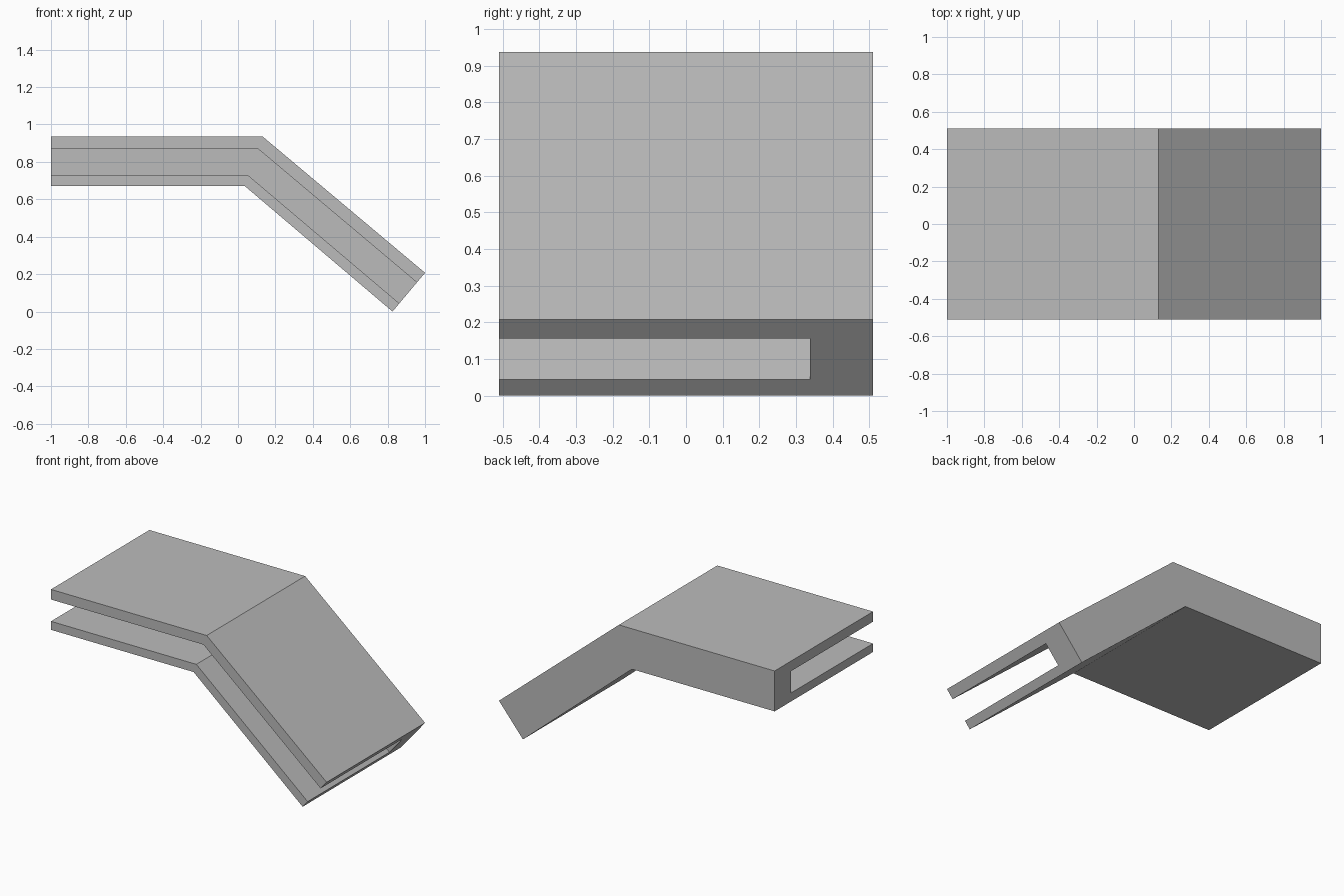
import bpy
import bmesh
from mathutils import Vector

# Remove the default object
cube = bpy.data.objects.get("Cube")
if cube:
    bpy.data.objects.remove(cube, do_unlink=True)

# Material
grey = bpy.data.materials.new("plain grey")
grey.use_nodes = True
colour = (0.5, 0.5, 0.5, 1)
grey.diffuse_color = colour
grey.node_tree.nodes["Principled BSDF"].inputs["Base Color"].default_value = colour

# Outer and inner edge of the bent channel, as (x, z) stations
outer = [(-1, 0.937), (0.13, 0.937), (1, 0.207)]
inner = [(-1, 0.672), (0.035, 0.672), (0.826, 0)]

# C-shaped section: (y, fraction of thickness from outer to inner)
FRONT, BACK, SLOT = -0.51, 0.51, 0.338
section = [(FRONT, 0), (BACK, 0), (BACK, 1), (FRONT, 1),
           (FRONT, 0.79), (SLOT, 0.79), (SLOT, 0.25), (FRONT, 0.25)]

# Sweep the section through the stations
bm = bmesh.new()
rings = []
for a, b in zip(outer, inner):
    ring = []
    for y, t in section:
        x, z = Vector(a).lerp(Vector(b), t)
        ring.append(bm.verts.new((x, y, z)))
    rings.append(ring)
for r, s in zip(rings, rings[1:]):
    for i in range(len(section)):
        j = (i + 1) % len(section)
        bm.faces.new((r[i], r[j], s[j], s[i]))
bm.faces.new(rings[0])
bm.faces.new(rings[-1])
bmesh.ops.recalc_face_normals(bm, faces=bm.faces)

mesh = bpy.data.meshes.new("bent_channel")
bm.to_mesh(mesh)
bm.free()
mesh.materials.append(grey)
bpy.context.collection.objects.link(bpy.data.objects.new("bent_channel", mesh))
